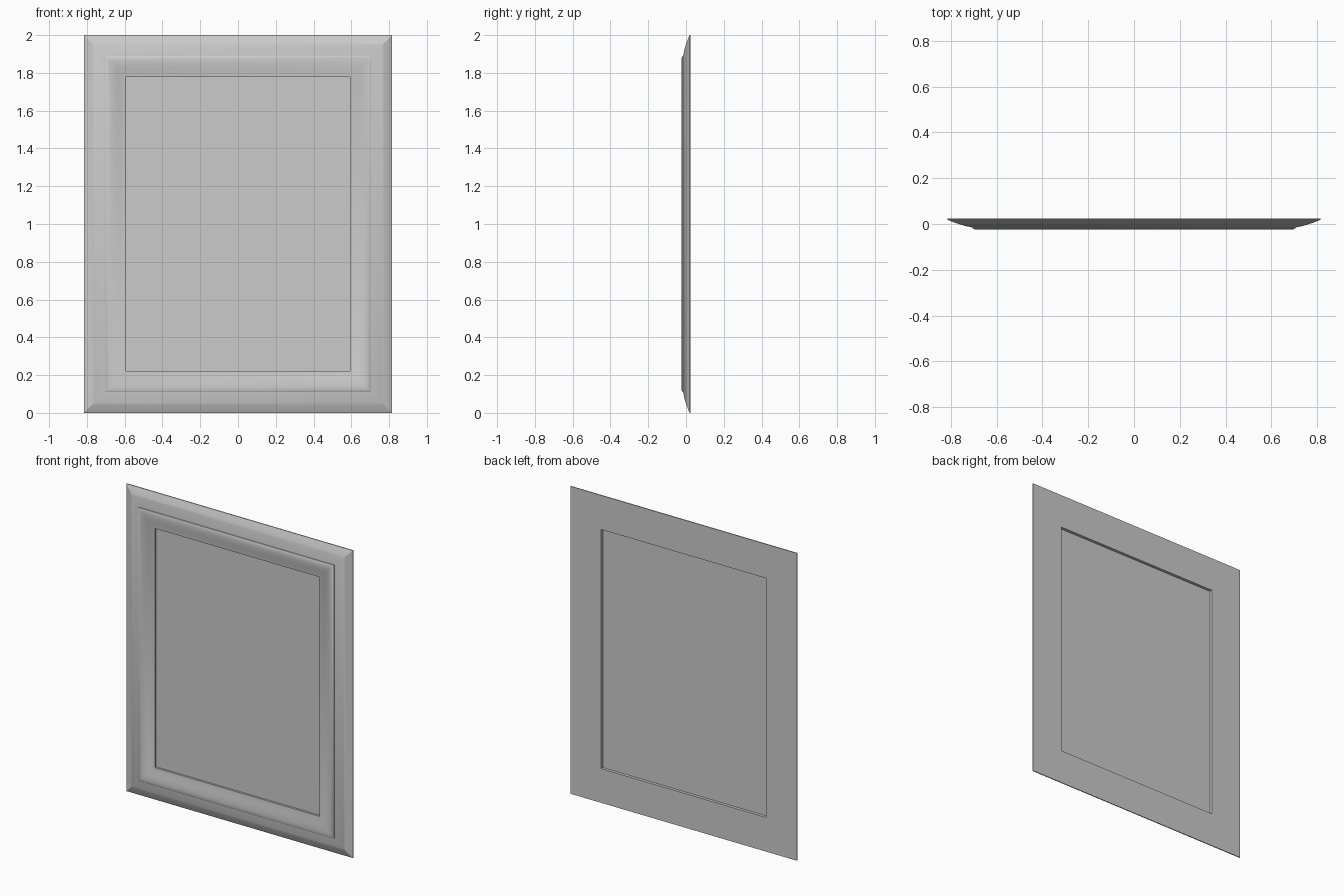
import bpy, bmesh, math

if "Cube" in bpy.data.objects:
    bpy.data.objects.remove(bpy.data.objects["Cube"])

W, H = 0.815, 2.0          # half width, full height


def ring(bm, inset, y):
    x, z0, z1 = W - inset, inset, H - inset
    return [bm.verts.new(p) for p in ((-x, y, z0), (x, y, z0), (x, y, z1), (-x, y, z1))]


def finish(bm, name):
    bmesh.ops.recalc_face_normals(bm, faces=bm.faces)
    me = bpy.data.meshes.new(name)
    bm.to_mesh(me)
    bm.free()
    ob = bpy.data.objects.new(name, me)
    bpy.context.collection.objects.link(ob)
    return ob


# Moulding cross-section (inset from outer edge, y), running back -> front -> inner lip
profile = [(0, 0.025), (0, 0.019)]
for i in range(1, 9):                       # convex outer slope
    t = i / 8
    profile.append((0.11 * t, 0.019 - 0.034 * (1.45 * t - 0.45 * t * t)))
profile += [(0.111, -0.019), (0.116, -0.022), (0.124, -0.0243), (0.133, -0.025),
            (0.143, -0.0243)]               # step and rounded bead
for i in range(1, 9):                       # inner slope easing to the lip
    t = i / 8
    s = 0.5 - 0.5 * math.cos(math.pi * t)
    profile.append((0.143 + 0.079 * t, -0.0243 + 0.0173 * (0.5 * s + 0.5 * t)))
profile.append((0.222, 0.025))              # rebate wall to the back

# Frame: mitred rectangular rings, closed round the section
bm = bmesh.new()
rings = [ring(bm, *p) for p in profile]
for a, b in zip(rings, rings[1:] + rings[:1]):
    for k in range(4):
        n = (k + 1) % 4
        bm.faces.new((a[k], a[n], b[n], b[k]))
frame = finish(bm, "frame_moulding")
bpy.context.view_layer.objects.active = frame
frame.select_set(True)
bpy.ops.object.shade_smooth_by_angle(angle=math.radians(25))

# Recessed picture panel
bm = bmesh.new()
bm.faces.new(ring(bm, 0.222, 0.006))
finish(bm, "picture_panel")
